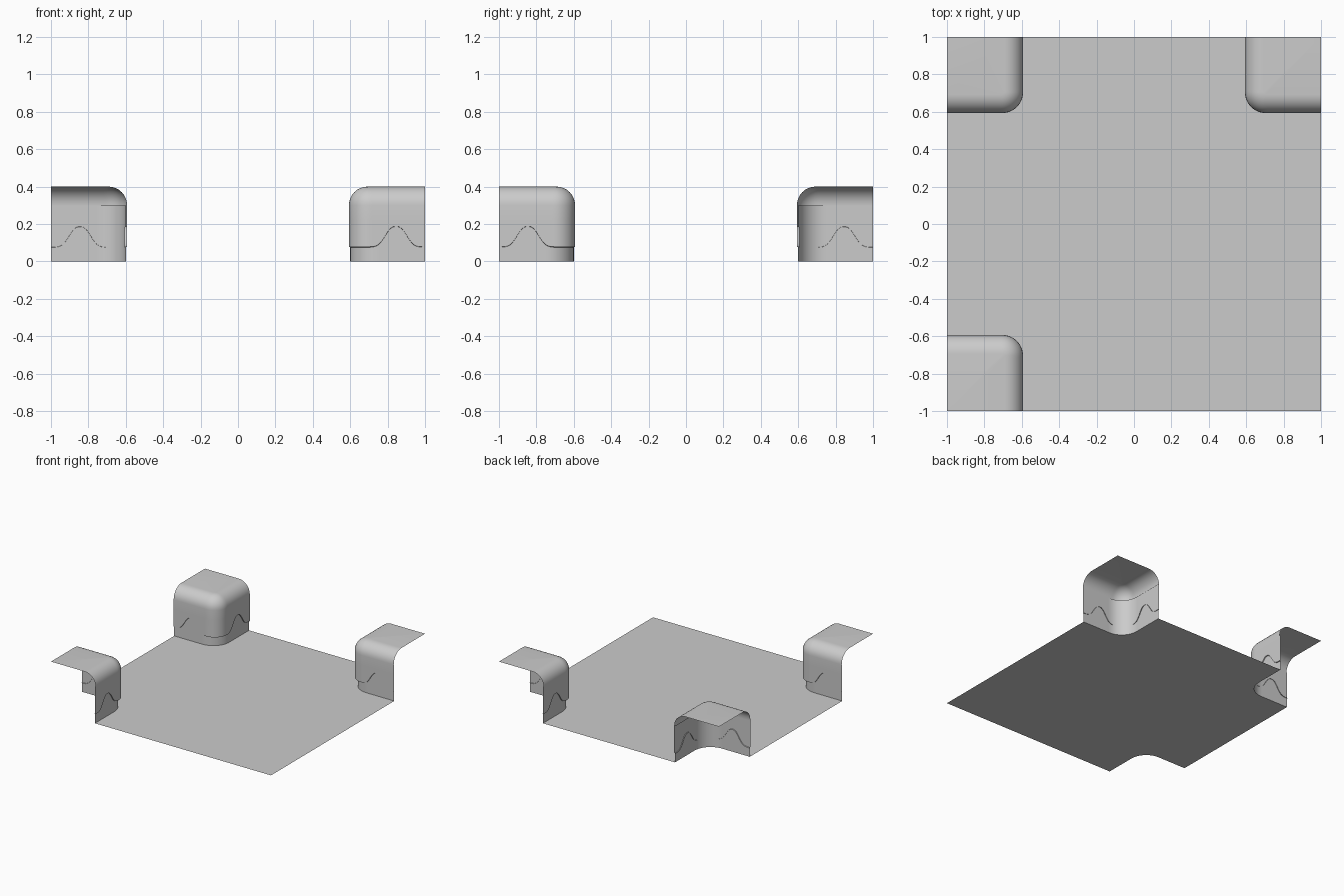
import bpy
import math

if "Cube" in bpy.data.objects:
    bpy.data.objects.remove(bpy.data.objects["Cube"])

CORNERS = {"back_right": (1, 1), "back_left": (-1, 1), "front_left": (-1, -1)}


def corner_path(edge, radius, straight=24, arc=10):
    """Plan line of a block wall in the +x +y corner, with a rounded bend."""
    c = edge + radius
    half = [(1 + (c - 1) * i / straight, edge) for i in range(straight)]
    bend = []
    for i in range(arc + 1):
        a = math.radians(270 - 90 * i / arc)
        bend.append((c + radius * math.cos(a), c + radius * math.sin(a)))
    return half + bend + [(y, x) for x, y in reversed(half)]


def make_object(name, verts, faces, smooth=True):
    mesh = bpy.data.meshes.new(name)
    mesh.from_pydata(verts, [], faces)
    mesh.update()
    obj = bpy.data.objects.new(name, mesh)
    bpy.context.collection.objects.link(obj)
    if smooth:
        bpy.ops.object.select_all(action='DESELECT')
        obj.select_set(True)
        bpy.context.view_layer.objects.active = obj
        bpy.ops.object.shade_smooth_by_angle(angle=math.radians(40))
    return obj


def make_sheet(name, rows, sx, sy, lid=False):
    """Skin rows of points into a sheet, mirrored into the wanted corner."""
    n = len(rows[0])
    verts = [(x * sx, y * sy, z) for row in rows for x, y, z in row]
    faces = []
    for j in range(len(rows) - 1):
        for i in range(n - 1):
            a = j * n + i
            faces.append((a, a + n, a + n + 1, a + 1))
    if lid:
        verts.append((sx, sy, rows[-1][0][2]))
        start = (len(rows) - 1) * n
        faces.append(tuple(reversed(range(start, start + n))) [::1]
                     + (len(verts) - 1,))
    if sx * sy < 0:
        faces = [tuple(reversed(f)) for f in faces]
    return make_object(name, verts, faces)


def hem(x, y):
    """Height of the cap's wavy lower edge: one hump on each wall."""
    d = abs(max(x, y) - 0.845)
    return 0.075 + 0.11 * math.exp(-(d / 0.07) ** 2.6)


WALL_EDGE, WALL_R = 0.6, 0.145
CAP_EDGE, CAP_R, ROUND = 0.593, 0.112, 0.1
TOP = 0.4

wall_plan = corner_path(WALL_EDGE, WALL_R)
cap_plan = corner_path(CAP_EDGE, CAP_R)

# Overhanging cap: lip tucked behind, wavy hem, wall, rounded shoulder
lip_plan = corner_path(CAP_EDGE + 0.013, CAP_R - 0.013)
cap_rows = [
    [(lx, ly, hem(x, y)) for (lx, ly), (x, y) in zip(lip_plan, cap_plan)],
    [(x, y, hem(x, y) + 0.003) for x, y in cap_plan],
    [(x, y, 0.22) for x, y in cap_plan],
]
for k in range(9):
    a = math.radians(90 * k / 8)
    inset = ROUND * (1 - math.cos(a))
    z = TOP - ROUND + ROUND * math.sin(a)
    cap_rows.append([(x, y, z) for x, y in
                     corner_path(CAP_EDGE + inset, CAP_R - inset)])

# Recessed wall behind the cap
wall_rows = [[(x, y, z) for x, y in wall_plan] for z in (0, 0.3)]

for label, (sx, sy) in CORNERS.items():
    make_sheet("cap_" + label, cap_rows, sx, sy, lid=True)
    make_sheet("lower_wall_" + label, wall_rows, sx, sy)

# Flat floor with the three block corners cut away
outline = [(1, -1)]
outline += [(x, y) for x, y in wall_plan]
outline += [(-x, y) for x, y in reversed(wall_plan)]
outline += [(-x, -y) for x, y in wall_plan]
# walk the last corner from the left edge to the front edge
n = len(wall_plan)
outline[-n:] = list(reversed(outline[-n:]))
if abs(outline[-n][0] + 1) > 1e-4:
    outline[-n:] = list(reversed(outline[-n:]))
make_object("floor", [(x, y, 0) for x, y in outline],
            [tuple(range(len(outline)))], smooth=False)
